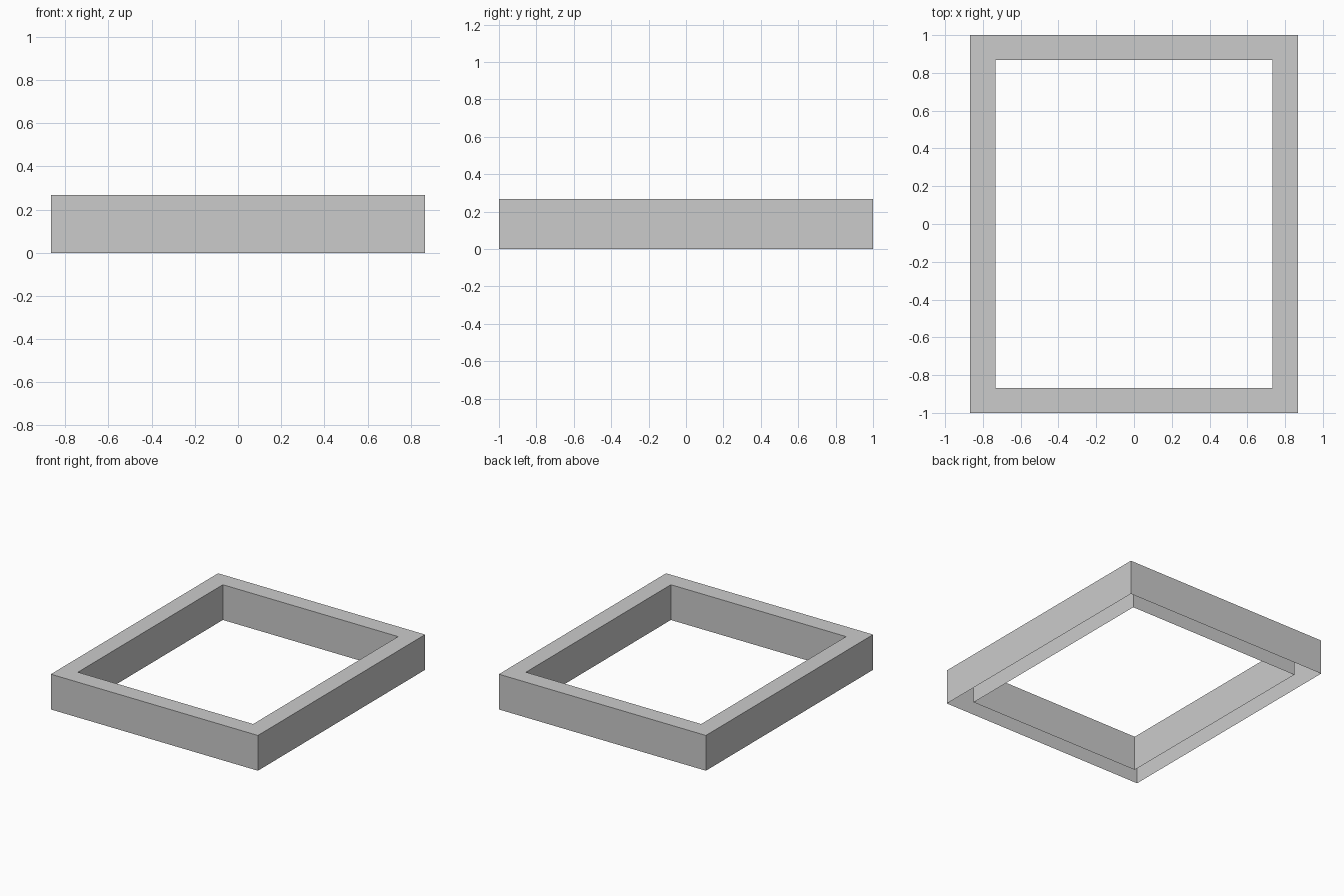
import bpy
import bmesh

if "Cube" in bpy.data.objects:
    bpy.data.objects.remove(bpy.data.objects["Cube"])

HALF_X, HALF_Y = 0.867, 1.0
WALL, HEIGHT = 0.133, 0.267


def rect_loop(bm, inset, z):
    x, y = HALF_X - inset, HALF_Y - inset
    return [bm.verts.new((sx * x, sy * y, z))
            for sx, sy in ((-1, -1), (1, -1), (1, 1), (-1, 1))]


# Rectangular frame: outer wall, top rim and inner wall, open underneath
bm = bmesh.new()
profile = [(0, 0), (0, HEIGHT), (WALL, HEIGHT), (WALL, 0)]
loops = [rect_loop(bm, inset, z) for inset, z in profile]
for low, high in zip(loops, loops[1:]):
    for i in range(4):
        j = (i + 1) % 4
        bm.faces.new((low[i], low[j], high[j], high[i]))

mesh = bpy.data.meshes.new("rectangular_frame")
bm.to_mesh(mesh)
bm.free()
bpy.context.collection.objects.link(bpy.data.objects.new("rectangular_frame", mesh))
